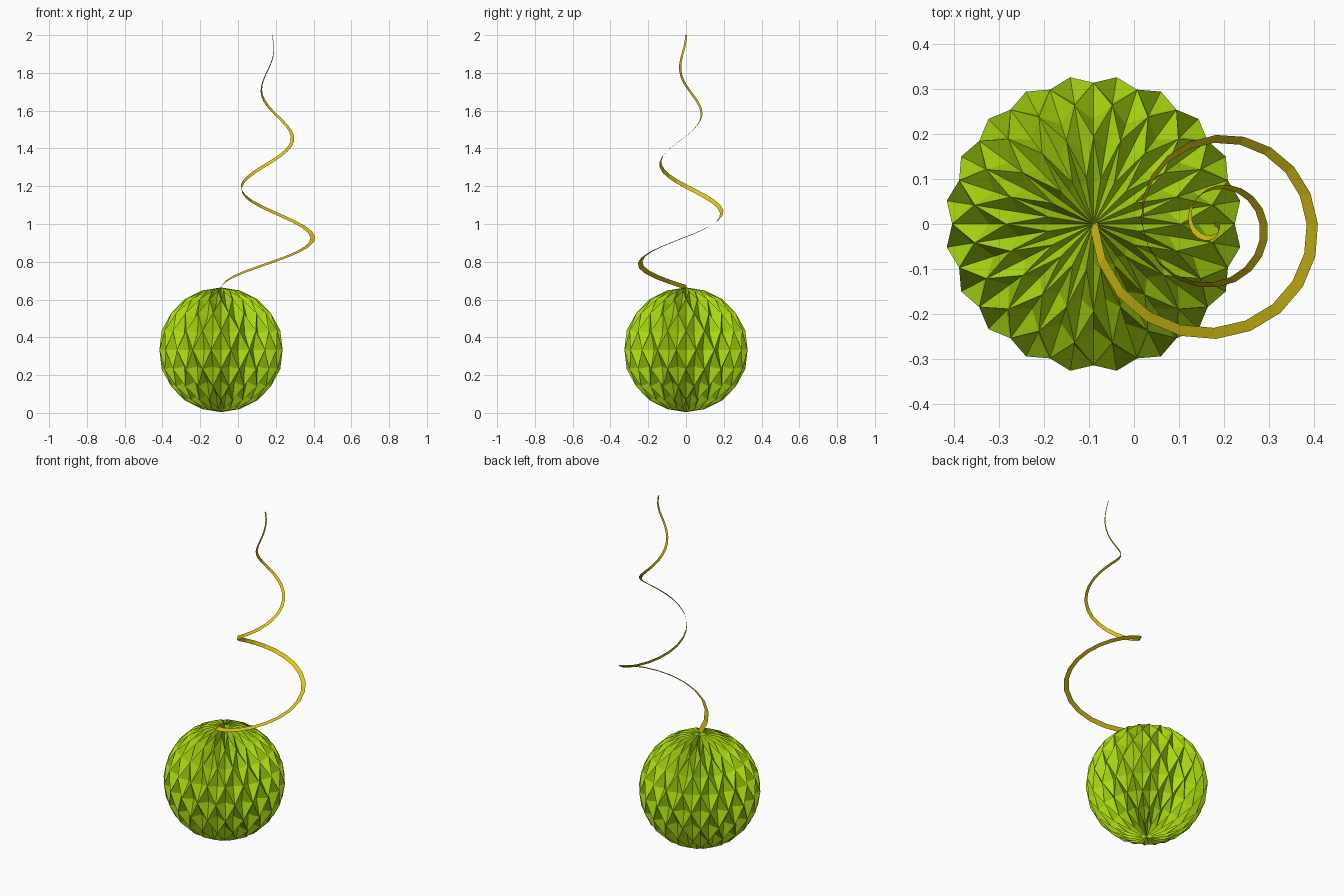
import bpy, bmesh, math
from mathutils import Vector

if "Cube" in bpy.data.objects:
    bpy.data.objects.remove(bpy.data.objects["Cube"])


def material(name, rgb):
    m = bpy.data.materials.new(name)
    m.diffuse_color = (*rgb, 1)
    m.use_nodes = True
    m.node_tree.nodes["Principled BSDF"].inputs["Base Color"].default_value = m.diffuse_color
    return m


def make_object(name, bm, mat):
    me = bpy.data.meshes.new(name)
    bm.to_mesh(me)
    bm.free()
    me.materials.append(mat)
    ob = bpy.data.objects.new(name, me)
    bpy.context.collection.objects.link(ob)
    return ob


lime = material("lime green", (0.40, 0.70, 0.005))
gold = material("golden yellow", (0.74, 0.58, 0.008))

# Folded paper ball: checkerboard of outer and sunken points, creased into diamonds
R, DENT, COLS, ROWS = 0.33, 0.87, 40, 10
CENTRE = Vector((-0.09, 0, 0.334))
bm = bmesh.new()
top = bm.verts.new(CENTRE + Vector((0, 0, R)))
bottom = bm.verts.new(CENTRE - Vector((0, 0, R)))
rings = []
for j in range(1, ROWS):
    lat = math.pi * j / ROWS
    ring = []
    for k in range(COLS):
        a = 2 * math.pi * k / COLS
        r = R if (j + k) % 2 == 0 else R * DENT
        ring.append(bm.verts.new(CENTRE + r * Vector((
            math.sin(lat) * math.cos(a), math.sin(lat) * math.sin(a), math.cos(lat)))))
    rings.append(ring)
for k in range(COLS):
    n = (k + 1) % COLS
    bm.faces.new((top, rings[0][k], rings[0][n]))
    bm.faces.new((bottom, rings[-1][n], rings[-1][k]))
    for j in range(ROWS - 2):
        a, b, c, d = rings[j][k], rings[j + 1][k], rings[j + 1][n], rings[j][n]
        if (j + 1 + k) % 2 == 0:          # ridge joins the outer points
            tris = ((a, b, c), (a, c, d))
        else:
            tris = ((a, b, d), (b, c, d))
        for t in tris:
            bm.faces.new(t)
make_object("paper_ball", bm, lime)

# Spiral ribbon: flat strip on a shrinking helix, carried along without twist
STEPS, TURNS = 50, 2.5


def path(t):
    a = math.pi + 2 * math.pi * TURNS * t
    r = 0.27 * (1 - t)
    return Vector((0.18 + r * math.cos(a), r * math.sin(a), 0.665 + 1.335 * t))


def tangent(t):
    return (path(t + 0.0005) - path(t - 0.0005)).normalized()


start = 9                                  # strip lies radially flat here
p = path(start / STEPS)
side0 = Vector((p.x - 0.18, p.y, 0))
sides = {}
for direction in (1, -1):
    i, t0 = start, tangent(start / STEPS)
    w = (side0 - t0 * side0.dot(t0)).normalized()
    while 0 <= i <= STEPS:
        t1 = tangent(i / STEPS)
        w = t0.rotation_difference(t1) @ w
        sides[i] = w.copy()
        t0 = t1
        i += direction

bm = bmesh.new()
previous = None
for i in range(STEPS + 1):
    t = i / STEPS
    half = 0.0145 * (1 - t) + 0.005 * t
    pair = [bm.verts.new(path(t) + s * half * sides[i]) for s in (1, -1)]
    if previous:
        bm.faces.new((previous[0], pair[0], pair[1], previous[1]))
    previous = pair
make_object("spiral_ribbon", bm, gold)
